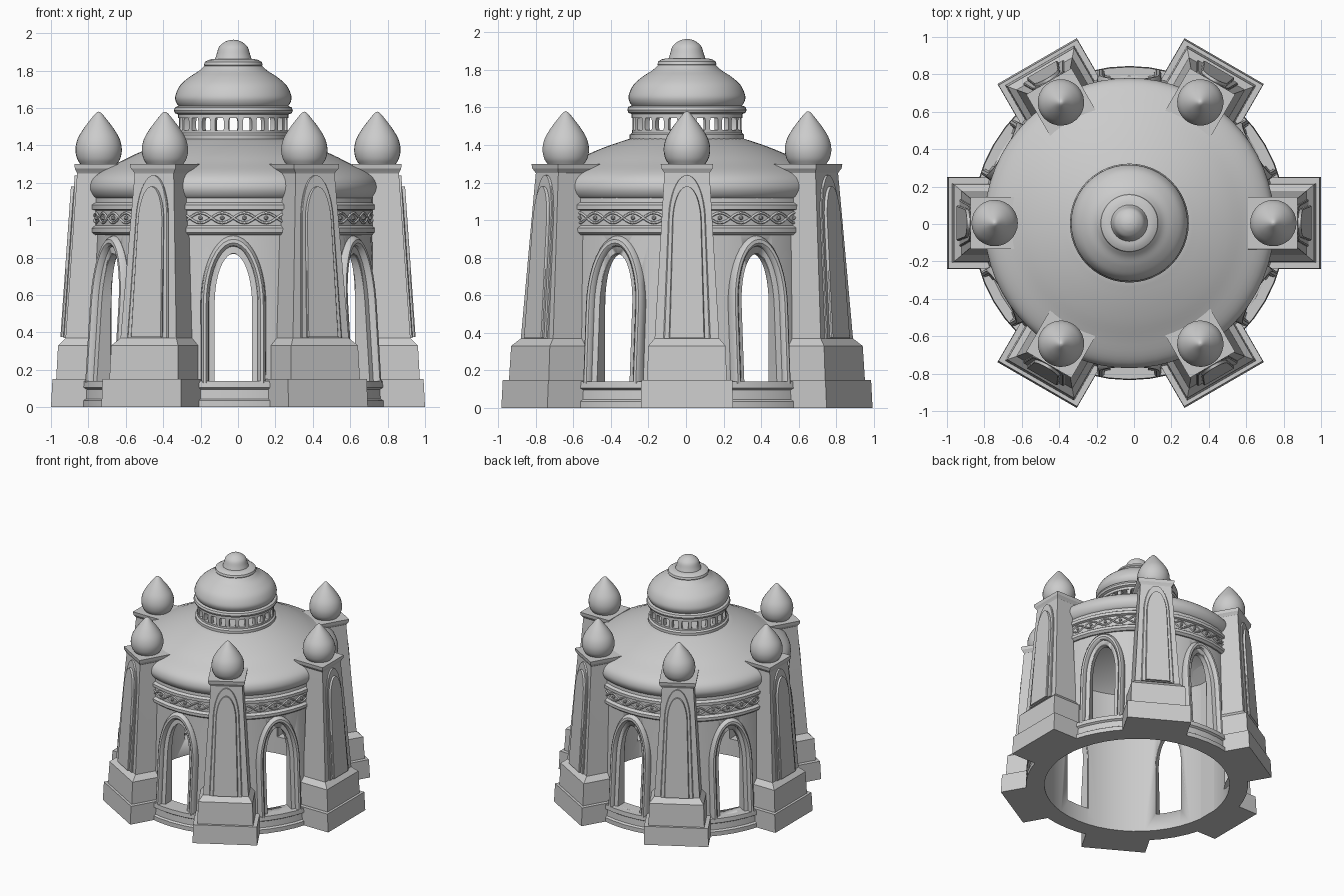
import bpy, bmesh
from math import sin, cos, pi, radians
from mathutils import Matrix, Vector

if "Cube" in bpy.data.objects:
    bpy.data.objects.remove(bpy.data.objects["Cube"])

BODY = Matrix.Translation((-0.025, 0.005, 0))
SEG = 48


def loft(name, rings, M=BODY, wrap=True, loop=False, angle=35):
    """Skin equal-length point rings; loop joins last ring to first, otherwise ends are capped."""
    bm = bmesh.new()
    vs = [[bm.verts.new(M @ Vector(p)) for p in ring] for ring in rings]
    n, m = len(rings[0]), len(rings)
    for i in range(m if loop else m - 1):
        a, b = vs[i], vs[(i + 1) % m]
        for j in range(n if wrap else n - 1):
            k = (j + 1) % n
            bm.faces.new((a[j], a[k], b[k], b[j]))
    if not loop:
        bm.faces.new(vs[0])
        bm.faces.new(vs[-1])
    return finish(name, bm, angle)


def finish(name, bm, angle=35):
    bmesh.ops.remove_doubles(bm, verts=bm.verts, dist=1e-5)
    bmesh.ops.recalc_face_normals(bm, faces=bm.faces)
    me = bpy.data.meshes.new(name)
    bm.to_mesh(me)
    bm.free()
    me.shade_smooth()
    me.set_sharp_from_angle(angle=radians(angle))
    ob = bpy.data.objects.new(name, me)
    bpy.context.collection.objects.link(ob)
    return ob


def revolve(name, prof, M=BODY, seg=SEG, loop=True):
    rings = [[(r * cos(2 * pi * i / seg), r * sin(2 * pi * i / seg), z) for i in range(seg)]
             for r, z in prof]
    return loft(name, rings, M, loop=loop)


def curve(pts, n=4):
    """Catmull-Rom smoothing of a profile."""
    p = [Vector(q) for q in pts]
    p = [2 * p[0] - p[1]] + p + [2 * p[-1] - p[-2]]
    out = []
    for i in range(1, len(p) - 2):
        a, b, c, d = p[i - 1:i + 3]
        for k in range(n):
            t = k / n
            q = 0.5 * (2 * b + (c - a) * t + (2 * a - 5 * b + 4 * c - d) * t * t
                       + (3 * b - a - 3 * c + d) * t ** 3)
            out.append((max(q.x, 0), q.y))
    return out + [tuple(pts[-1])]


def arch(w0, w1, z0, zs, zt, n=20):
    """Arch outline (u, z): foot half-width w0, spring half-width w1."""
    mid = [(w1 * cos(pi * i / n), zs + (zt - zs) * sin(pi * i / n)) for i in range(n + 1)]
    return [(w0, z0)] + mid + [(-w0, z0)]


def spun(deg, base=BODY):
    return base @ Matrix.Rotation(radians(deg), 4, 'Z')


# Drum wall with six arched openings
wall = revolve("drum_wall", [(.70, 0), (.79, 0), (.785, .15), (.74, .93), (.74, 1.12), (.70, 1.12)])
bpy.context.view_layer.objects.active = wall
for k in range(6):
    cut = loft("door_cutter", [[(r, u, z) for u, z in arch(.103, .103, .14, .55, .823)]
                               for r in (.5, 1.0)], spun(30 + 60 * k))
    cut.hide_render = True
    mod = wall.modifiers.new("door", 'BOOLEAN')
    mod.operation, mod.solver, mod.object = 'DIFFERENCE', 'EXACT', cut
    bpy.ops.object.modifier_apply(modifier=mod.name)
    bpy.data.objects.remove(cut)

# Moulded door surrounds, leaning back with the wall
SURROUND = [(0, .70), (0, .785), (.03, .79), (.034, .81), (.045, .822), (.06, .822),
            (.07, .81), (.075, .74), (.06, .71)]
for k in range(6):
    rings = []
    for o, r in SURROUND:
        pts = arch(.10 + o, .10 + o, .13, .55, .82 + o * 1.3)
        rings.append([(r - (0 if r < .75 else .055 * (z - .13) / .79), u, z) for u, z in pts])
    loft("door_surround", rings, spun(30 + 60 * k), wrap=False, loop=True)

# Base steps and entablature
revolve("base_step", [(.705, 0), (.84, 0), (.84, .035), (.825, .045), (.822, .095),
                      (.838, .105), (.835, .14), (.705, .14)])
revolve("entablature", [(.72, .92), (.752, .92), (.77, .935), (.77, .958), (.75, .972), (.75, 1.052),
                        (.768, 1.058), (.768, 1.082), (.748, 1.095), (.745, 1.13), (.72, 1.13)])

# Interlaced frieze ornament
cu = bpy.data.curves.new("frieze_scroll", 'CURVE')
cu.dimensions, cu.bevel_depth, cu.bevel_resolution = '3D', .007, 0
for sign in (1, -1):
    sp = cu.splines.new('POLY')
    sp.points.add(239)
    sp.use_cyclic_u = True
    for i, p in enumerate(sp.points):
        a = 2 * pi * i / 240
        p.co = (.754 * cos(a), .754 * sin(a), 1.012 + sign * .027 * sin(20 * a), 1)
scroll = bpy.data.objects.new("frieze_scroll", cu)
scroll.matrix_world = BODY
bpy.context.collection.objects.link(scroll)
bm = bmesh.new()
for i in range(40):
    M = spun((i + .5) * 9) @ Matrix.Translation((.752, 0, 1.012))
    bmesh.ops.create_icosphere(bm, subdivisions=1, radius=.013, matrix=M)
finish("frieze_beads", bm)

# Main dome shell
revolve("main_dome", curve([(.70, 1.105), (.745, 1.118), (.77, 1.15), (.775, 1.185), (.758, 1.225),
                            (.71, 1.262), (.62, 1.305), (.53, 1.35), (.42, 1.395), (.30, 1.435)], 3)
        + [(0, 1.44), (0, 1.40), (.30, 1.39), (.62, 1.25), (.70, 1.18)], seg=64)

# Lantern: sill, posts, ring, onion dome and knob
revolve("lantern_sill", [(0, 1.43), (.305, 1.43), (.305, 1.455), (.292, 1.465), (.292, 1.48), (0, 1.48)],
        loop=False)
for k in range(24):
    loft("lantern_post", [[(.26, -h, z), (.29, -h, z), (.29, h, z), (.26, h, z)]
                          for z, h in ((1.475, .016), (1.49, .013), (1.53, .013), (1.555, .02))],
         spun(15 * k + 7.5))
revolve("lantern_ring", [(0, 1.545), (.295, 1.545), (.295, 1.565), (.312, 1.572), (.318, 1.587),
                         (.312, 1.603), (.295, 1.61), (0, 1.61)], loop=False)
revolve("lantern_dome", [(0, 1.60)] + curve([(.285, 1.60), (.306, 1.63), (.31, 1.665), (.285, 1.72),
                                             (.235, 1.765), (.185, 1.797), (.155, 1.825)])
        + [(0, 1.83)], loop=False)
revolve("crown_ring", [(0, 1.815), (.148, 1.815), (.157, 1.83), (.152, 1.846), (.135, 1.856),
                       (.11, 1.862), (0, 1.862)], loop=False)
revolve("crown_knob", [(0, 1.85)] + curve([(.10, 1.855), (.09, 1.885), (.077, 1.925), (.05, 1.95),
                                           (.025, 1.961), (0, 1.965)]), loop=False, seg=32)

# Six tapering buttress pillars, each with raised arched panel and onion finial
PILLAR = [(0, .72, 1.0, .245), (.15, .72, .992, .243), (.15, .72, .972, .212), (.33, .72, .962, .206),
          (.37, .72, .922, .172), (1.17, .72, .866, .125), (1.25, .64, .86, .12),
          (1.262, .625, .865, .127), (1.275, .615, .872, .137), (1.30, .61, .875, .14)]
FINIAL = curve([(.095, 1.295), (.116, 1.33), (.124, 1.38), (.112, 1.435), (.08, 1.49),
                (.042, 1.54), (.015, 1.572), (0, 1.58)])
for k in range(6):
    base = Matrix.Translation((0 if k % 3 == 0 else -.018, .005, 0))
    M = spun(60 * k, base)
    loft("pillar", [[(a, -h, z), (b, -h, z), (b, h, z), (a, h, z)] for z, a, b, h in PILLAR], M, angle=15)
    for name, outline, raises in (
            ("panel_frame", arch(.125, .10, .37, .98, 1.24), (-.03, .008, .012)),
            ("panel", arch(.095, .078, .375, .98, 1.18), (-.03, .022, .028))):
        rings = []
        for i, h in enumerate(raises):
            s = .95 if i == 2 else 1
            rings.append([(.922 - .07 * (z - .37) + h, u * s, z) for u, z in outline])
        loft(name, rings, M, angle=25)
    revolve("finial", FINIAL, M @ Matrix.Translation((.745, 0, 0)), seg=28, loop=False)
